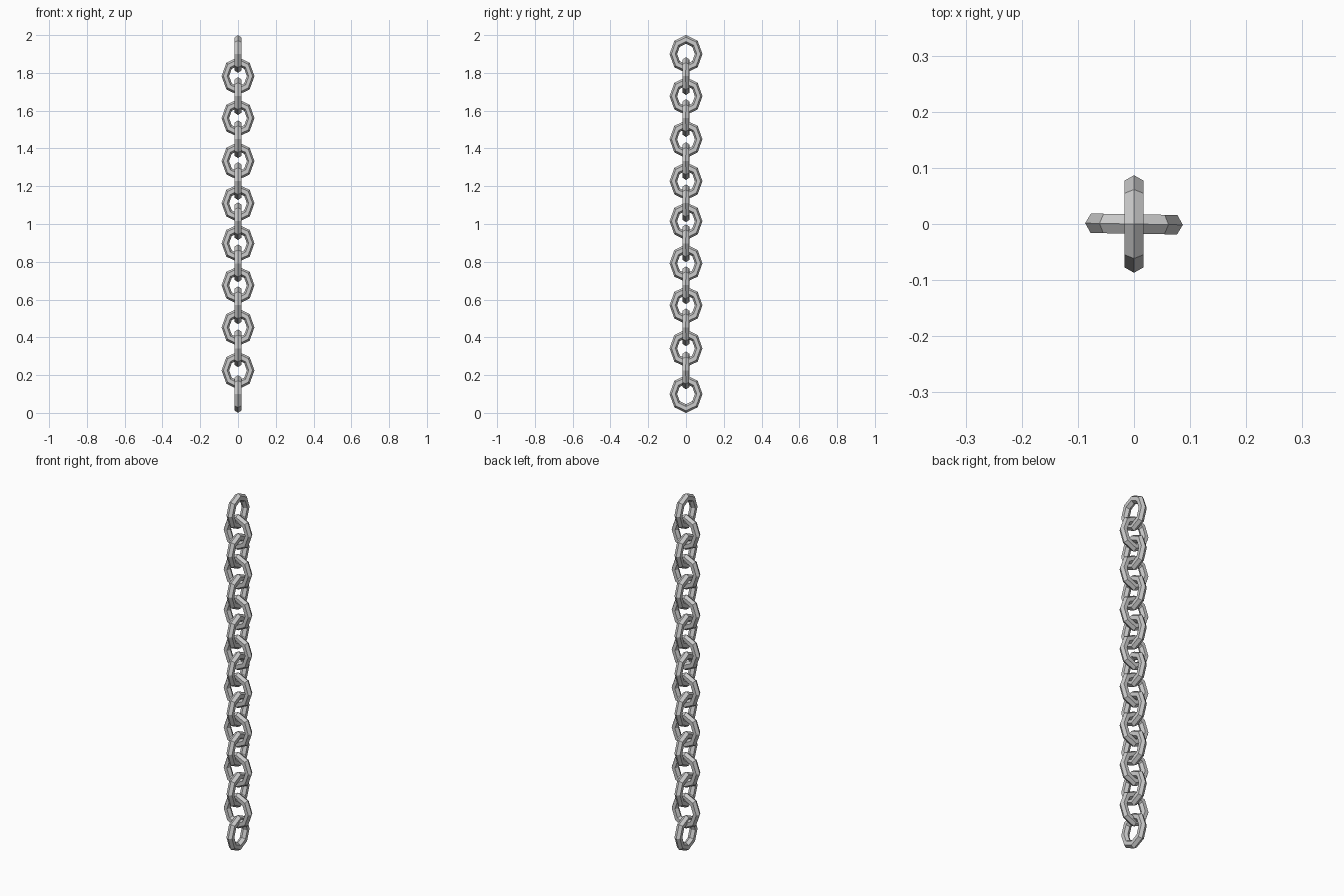
import bpy
from math import radians

if "Cube" in bpy.data.objects:
    bpy.data.objects.remove(bpy.data.objects["Cube"])

HALF_W, HALF_H, TUBE = 0.087, 0.1, 0.02


def link(name, z, turn):
    # low-poly oval ring: 8 segments round, 6-sided tube, standing upright
    bpy.ops.mesh.primitive_torus_add(
        major_segments=8, minor_segments=6,
        major_radius=HALF_W - TUBE, minor_radius=TUBE,
        location=(0, 0, z), rotation=(radians(90), 0, radians(turn)))
    ob = bpy.context.object
    ob.name = name
    ob.scale = (1, HALF_H / HALF_W, 1)
    bpy.ops.object.shade_flat()


# links facing sideways (loops in the YZ plane)
side_z = [1.9, 1.677, 1.449, 1.227, 1.015, 0.792, 0.57, 0.342, 0.1]
for i, z in enumerate(side_z):
    link(f"side_link_{i + 1}", z, 90)

# links facing front (loops in the XZ plane), very slightly twisted
front_z = [1.783, 1.561, 1.333, 1.11, 0.898, 0.676, 0.453, 0.225]
for i, z in enumerate(front_z):
    link(f"front_link_{i + 1}", z, -1)
